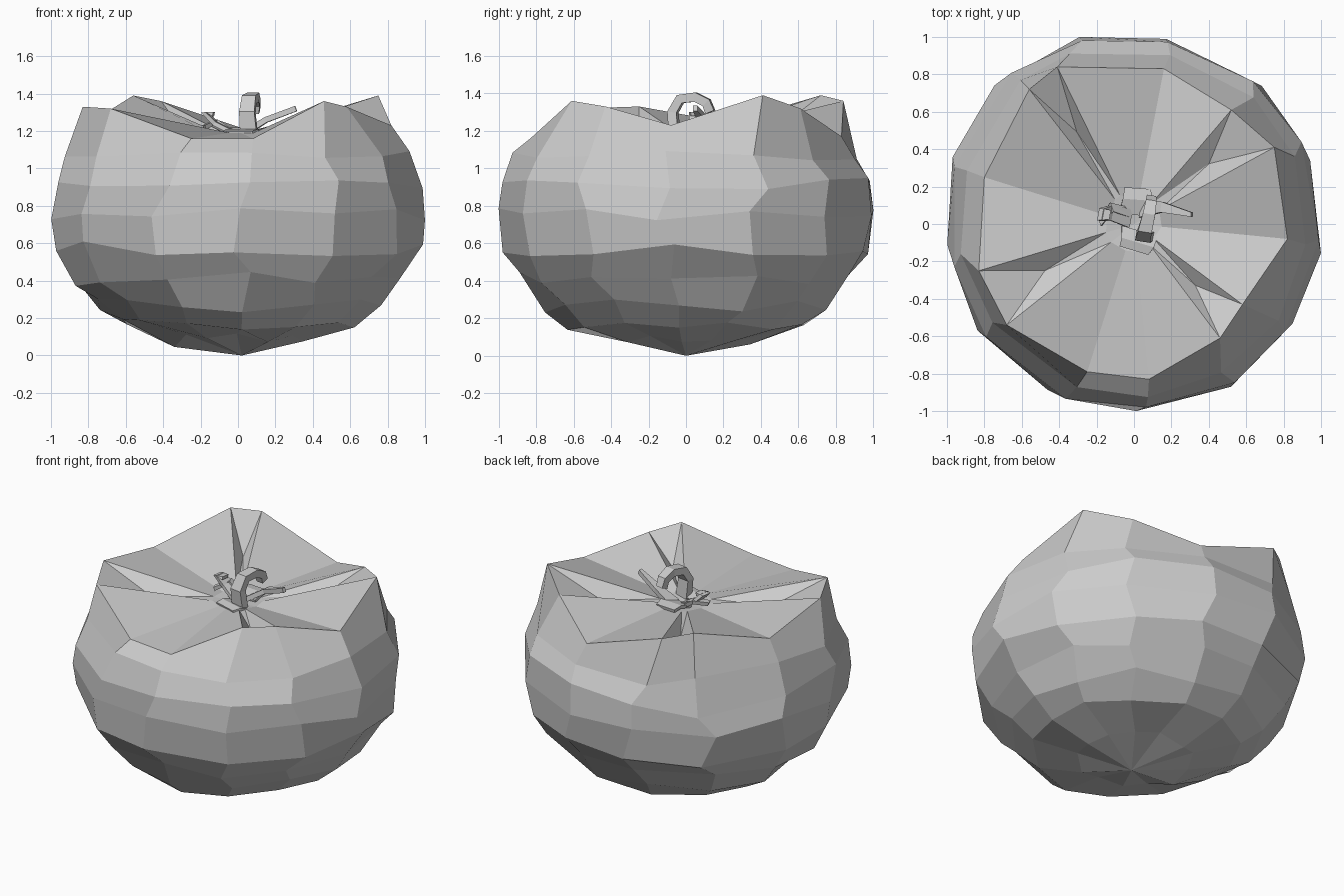
import bpy, bmesh, math, random
from mathutils import Vector

if "Cube" in bpy.data.objects:
    bpy.data.objects.remove(bpy.data.objects["Cube"])

random.seed(7)


def finish(bm, name):
    bmesh.ops.recalc_face_normals(bm, faces=bm.faces[:])
    mesh = bpy.data.meshes.new(name)
    bm.to_mesh(mesh)
    bm.free()
    obj = bpy.data.objects.new(name, mesh)
    bpy.context.collection.objects.link(obj)
    return obj


# Shoulder points around the sunken top, counter-clockwise
RIM = [(.82, -.08, 1.23), (.75, .41, 1.39), (.52, .61, 1.32), (.16, .83, 1.17),
       (-.41, .84, 1.36), (-.56, .72, 1.39), (-.80, .25, 1.24), (-.83, -.25, 1.33),
       (-.68, -.54, 1.32), (-.25, -.79, 1.16), (.08, -.83, 1.16), (.46, -.61, 1.36),
       (.58, -.43, 1.33)]
# First point of each pair of raised corners that holds a small pocket
PAIRS = (1, 4, 7, 11)
# Side profile: radius, height
PROFILE = [(.92, 1.08), (.98, .91), (1.0, .75), (.97, .57), (.87, .41), (.75, .27),
           (.62, .17), (.34, .08)]
N = len(RIM)


# Fruit body: faceted side rings under a creased, sunken top
def build_body():
    bm = bmesh.new()
    rim = [bm.verts.new(p) for p in RIM]
    rings = [rim]
    start = math.atan2(RIM[0][1], RIM[0][0])
    for k, (r, z) in enumerate(PROFILE):
        ring = []
        blend = min(1, .45 + .25 * k)
        for i, p in enumerate(RIM):
            own = start + (math.atan2(p[1], p[0]) - start) % math.tau
            even = start + math.tau * i / N
            a = own + (even - own) * blend + random.uniform(-.06, .06)
            bulge = 1.015 + .05 * max(0, math.cos(a - 2.2)) ** 8
            rr = r * bulge * random.uniform(.985, 1.01)
            zz = z + random.uniform(-.04, .04)
            x = max(-1, min(1, rr * math.cos(a)))
            y = max(-1, min(1, rr * math.sin(a)))
            ring.append(bm.verts.new((x, y, zz)))
        rings.append(ring)
    for a, b in zip(rings, rings[1:]):
        for i in range(N):
            j = (i + 1) % N
            bm.faces.new((a[i], b[i], b[j], a[j]))
    pole = bm.verts.new((.02, 0, 0))
    for i in range(N):
        bm.faces.new((rings[-1][i], pole, rings[-1][(i + 1) % N]))

    # Top hollow running down to a small collar
    collar = [bm.verts.new((x * .18, y * .18, 1.19)) for x, y, z in RIM]
    for i in range(N):
        j = (i + 1) % N
        if i in PAIRS:
            outer = (rim[i].co + rim[j].co) / 2
            inner = (collar[i].co + collar[j].co) / 2
            pocket = bm.verts.new(inner.lerp(outer, .55) - Vector((0, 0, .08)))
            loop = (rim[i], rim[j], collar[j], collar[i])
            for k in range(4):
                bm.faces.new((loop[k], loop[(k + 1) % 4], pocket))
        else:
            bm.faces.new((rim[i], rim[j], collar[j], collar[i]))
    centre = bm.verts.new((0, 0, 1.17))
    for i in range(N):
        bm.faces.new((collar[i], collar[(i + 1) % N], centre))
    return finish(bm, "fruit_body")


# Square-section strip along a path; w0, w1 and h are half sizes
def strip(name, path, w0, w1, h):
    bm = bmesh.new()
    pts = [Vector(p) for p in path]
    span = pts[-1] - pts[0]
    side = Vector((-span.y, span.x, 0)).normalized()
    rings = []
    for k, p in enumerate(pts):
        tangent = (pts[min(k + 1, len(pts) - 1)] - pts[max(k - 1, 0)]).normalized()
        up = tangent.cross(side).normalized() * h
        w = side * (w0 + (w1 - w0) * k / (len(pts) - 1))
        rings.append([bm.verts.new(p + q) for q in (w + up, up - w, -w - up, w - up)])
    for a, b in zip(rings, rings[1:]):
        for i in range(4):
            j = (i + 1) % 4
            bm.faces.new((a[i], a[j], b[j], b[i]))
    bm.faces.new(rings[0])
    bm.faces.new(rings[-1])
    return finish(bm, name)


build_body()

# Hooked stem
strip("stem", [(.06, -.06, 1.17), (.05, -.07, 1.30), (.06, -.03, 1.37),
               (.08, .05, 1.38), (.09, .11, 1.35), (.09, .13, 1.30)], .045, .025, .025)

# Small curled leaves around the stem
strip("leaf_right", [(.04, .08, 1.19), (.15, .09, 1.26), (.31, .05, 1.32)], .045, .012, .015)
strip("leaf_left", [(-.02, .03, 1.19), (-.12, .06, 1.24), (-.18, .05, 1.30),
                    (-.13, .05, 1.29)], .05, .025, .012)
strip("leaf_left_low", [(-.03, .06, 1.19), (-.12, .09, 1.25), (-.18, .01, 1.22)], .03, .02, .012)
strip("leaf_back", [(.01, .05, 1.19), (.02, .13, 1.21), (.02, .19, 1.20)], .09, .07, .01)
strip("leaf_front", [(.03, -.04, 1.18), (.02, -.10, 1.20), (.0, -.14, 1.19)], .10, .08, .01)
